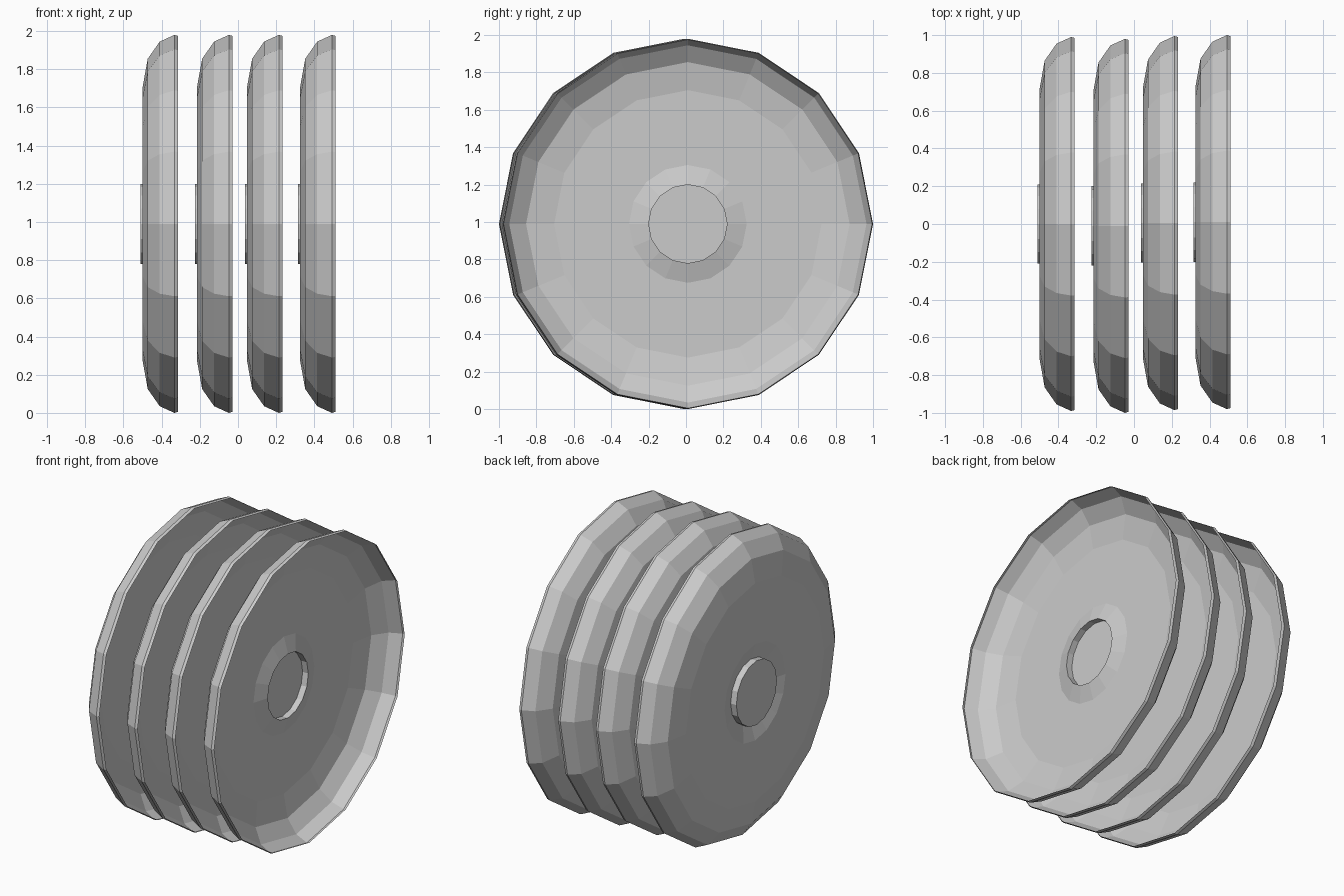
import bpy, math

if "Cube" in bpy.data.objects:
    bpy.data.objects.remove(bpy.data.objects["Cube"])

SIDES = 16
# (offset along axis, radius) from rim lip to raised hub well
PROFILE = [(0.0, 0.985), (-0.018, 0.99), (-0.095, 0.955), (-0.158, 0.865),
           (-0.185, 0.715), (-0.185, 0.315), (-0.155, 0.21), (-0.196, 0.21)]


def dish(name, x, y):
    verts, faces = [], []
    for dx, r in PROFILE:
        for i in range(SIDES):
            a = 2 * math.pi * i / SIDES
            verts.append((dx, r * math.cos(a), r * math.sin(a)))
    for k in range(len(PROFILE) - 1):
        for i in range(SIDES):
            j = (i + 1) % SIDES
            a, b = k * SIDES, (k + 1) * SIDES
            faces.append((a + i, a + j, b + j, b + i))
    # closed bottom of the hub well
    last = (len(PROFILE) - 1) * SIDES
    faces.append(tuple(last + i for i in range(SIDES)))
    mesh = bpy.data.meshes.new(name)
    mesh.from_pydata(verts, [], faces)
    ob = bpy.data.objects.new(name, mesh)
    ob.location = (x, y, 0.99)
    bpy.context.collection.objects.link(ob)
    return ob


# Four nested dishes, each slightly off the common axis
for n, (x, y) in enumerate([(-0.315, 0.0), (-0.03, -0.01), (0.232, 0.005), (0.51, 0.01)]):
    dish(f"dish_{n + 1}", x, y)
